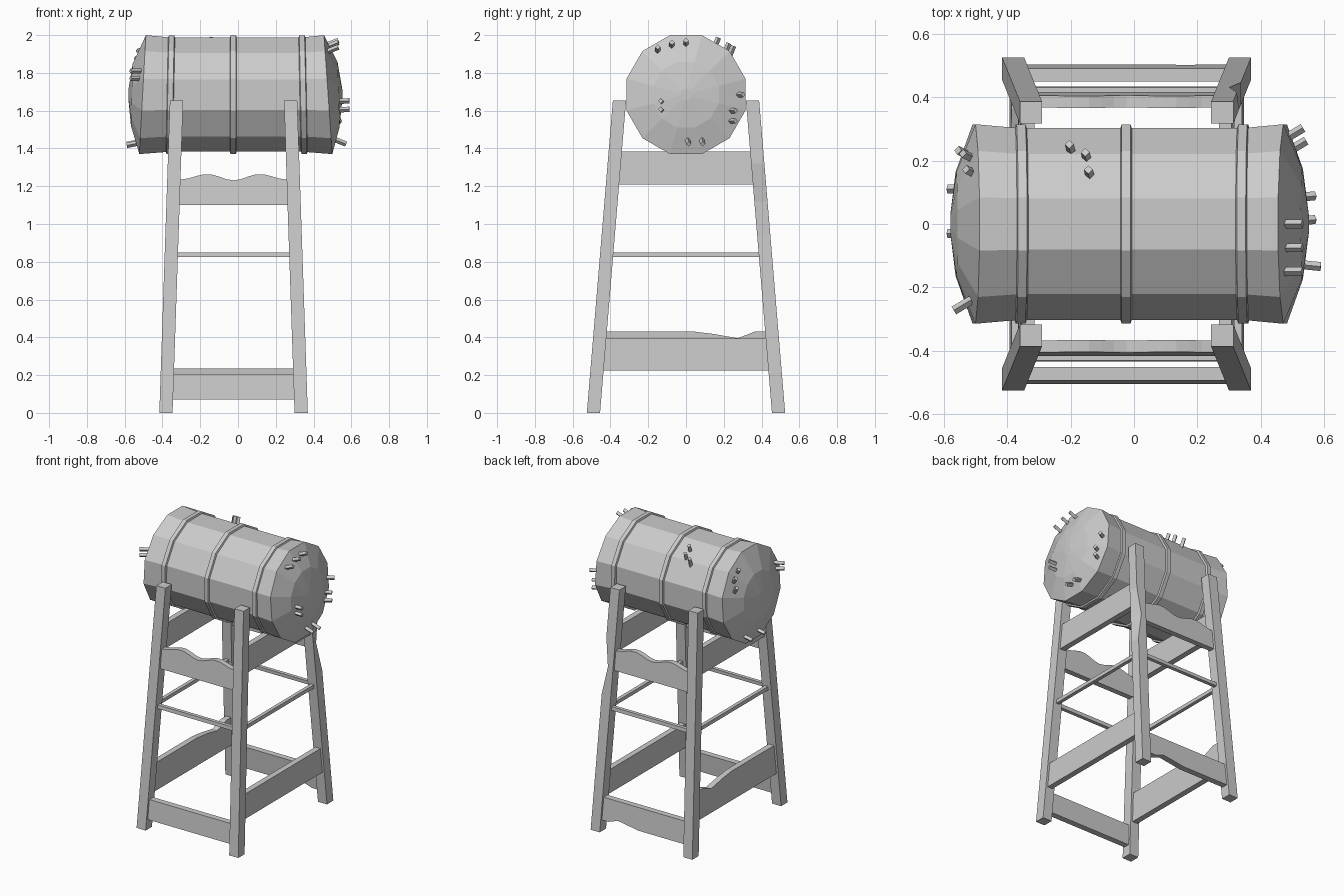
import bpy
import math
from mathutils import Vector

cube = bpy.data.objects.get("Cube")
if cube:
    bpy.data.objects.remove(cube)

grey = bpy.data.materials.new("plain grey")
grey.use_nodes = True
grey.diffuse_color = (0.6, 0.6, 0.6, 1)
grey.node_tree.nodes["Principled BSDF"].inputs["Base Color"].default_value = (0.6, 0.6, 0.6, 1)

SIDES = 12
AXIS_Z = 1.685
LEG_TOP = 1.655
LEG_HALF = 0.035


def add_mesh(name, verts, faces):
    mesh = bpy.data.meshes.new(name)
    mesh.from_pydata([tuple(v) for v in verts], [], faces)
    mesh.materials.append(grey)
    obj = bpy.data.objects.new(name, mesh)
    bpy.context.collection.objects.link(obj)
    return obj


def loft(name, rings):
    """Skin equal rings of points and close both ends."""
    n = len(rings[0])
    verts = [p for ring in rings for p in ring]
    faces = [(i * n + j, i * n + (j + 1) % n, (i + 1) * n + (j + 1) % n, (i + 1) * n + j)
             for i in range(len(rings) - 1) for j in range(n)]
    faces.append(tuple(reversed(range(n))))
    faces.append(tuple(range(len(verts) - n, len(verts))))
    return loft_fix(add_mesh(name, verts, faces))


def loft_fix(obj):
    import bmesh
    bm = bmesh.new()
    bm.from_mesh(obj.data)
    bmesh.ops.recalc_face_normals(bm, faces=bm.faces)
    bm.to_mesh(obj.data)
    bm.free()
    return obj


def ring(x, radius, lean=0):
    """Polygon ring around the barrel axis; lean tips it along x."""
    points = []
    for k in range(SIDES):
        a = 2 * math.pi * (k + 0.5) / SIDES
        y, z = radius * math.cos(a), radius * math.sin(a)
        points.append(Vector((x + lean * z, y, AXIS_Z + z)))
    return points


def leg_centre(sx, sy, z):
    t = z / LEG_TOP
    return Vector((-0.0235 + sx * (0.358 - 0.056 * t), sy * (0.49 - 0.138 * t), z))


# Barrel: domed ends, slightly uneven rims
loft("barrel", [ring(*r) for r in (
    (-0.58, 0.03), (-0.562, 0.17, 0.03), (-0.505, 0.326, 0.055), (-0.36, 0.313),
    (0.34, 0.313), (0.477, 0.326, -0.07), (0.532, 0.18, -0.03), (0.552, 0.03))])

# Hoops
for name, x, lean in (("left_hoop", 0.345, -0.02), ("middle_hoop", -0.025, 0), ("right_hoop", -0.358, 0.02)):
    loft(name, [ring(x + dx, r, lean) for dx, r in
                ((-0.02, 0.308), (-0.014, 0.325), (0.014, 0.325), (0.02, 0.308))])

# Legs: leaning square posts, one with a chipped outer corner
for sx, x_name in ((-1, "right"), (1, "left")):
    for sy, y_name in ((-1, "front"), (1, "back")):
        chipped = sx > 0 and sy > 0
        rings = []
        for z in ((0, 0.93, 1.12, 1.32, LEG_TOP) if chipped else (0, LEG_TOP)):
            c = leg_centre(sx, sy, z)
            chip = 0.03 if z == 1.12 else 0
            rings.append([c + Vector((dx * LEG_HALF - (chip if dx + dy == 2 else 0), dy * LEG_HALF, 0))
                          for dx, dy in ((-1, -1), (1, -1), (1, 1), (-1, 1))])
        loft(f"{y_name}_{x_name}_leg", rings)


def board(name, leg_a, leg_b, low, high, thick, top=((0, 0), (1, 0)), bottom=None):
    """Board between two legs; top and bottom hold (position, height change) pairs."""
    across = Vector((0, thick / 2, 0)) if leg_a[1] == leg_b[1] else Vector((thick / 2, 0, 0))
    bottom = bottom or [(t, 0) for t, _ in top]

    def at(t, z):
        return leg_centre(*leg_a, z).lerp(leg_centre(*leg_b, z), t)

    loft(name, [[at(tb, low + b) - across, at(tb, low + b) + across,
                 at(tt, high + h) + across, at(tt, high + h) - across]
                for (tt, h), (tb, b) in zip(top, bottom)])


# Wavy upper boards, lower boards and thin rods on front and back
wave = [(i / 16, 0.018 * math.sin(math.pi * i / 16) - 0.022 * math.cos(4 * math.pi * i / 16) * math.sin(math.pi * i / 16))
        for i in range(17)]
worn = ((0, 0), (0.12, 0), (0.22, 0.025), (0.36, 0.01), (0.45, 0), (1, 0))
flat = [(t, 0) for t, _ in worn]
for sy, side in ((-1, "front"), (1, "back")):
    a, b = (-1, sy), (1, sy)
    board(f"{side}_wavy_board", a, b, 1.10, 1.235, 0.038, wave)
    board(f"{side}_rod", a, b, 0.825, 0.85, 0.025)
    if sy < 0:
        board("front_lower_board", a, b, 0.07, 0.207, 0.042)
    else:
        board("back_lower_board", (1, 1), (-1, 1), 0.08, 0.235, 0.042, flat, worn)

# Upper boards, lower boards and thin rods on the two ends
dent = ((0, 0), (0.1, 0), (0.2, -0.035), (0.34, -0.012), (0.45, 0), (1, 0))
for sx, side in ((-1, "right"), (1, "left")):
    a, b = (sx, 1), (sx, -1)
    board(f"{side}_upper_board", a, b, 1.21, 1.385, 0.04)
    board(f"{side}_rod", a, b, 0.825, 0.85, 0.025)
    if sx > 0:
        board("left_lower_board", a, b, 0.225, 0.395, 0.04)
    else:
        board("right_lower_board", a, b, 0.23, 0.43, 0.04, dent)


def stud(name, base, direction, length=0.065, width=0.02):
    d = Vector(direction).normalized()
    u = d.orthogonal().normalized() * width / 2
    v = d.cross(u)
    base = Vector(base) - d * 0.03
    loft(name, [[p + u + v, p - u + v, p - u - v, p + u - v] for p in (base, base + d * (length + 0.01))])


# Studs, in small groups that share a direction
groups = {
    "left_top": ((1, 0, 0.4), [(0.49, y, z) for y, z in ((-0.15, 1.92), (-0.075, 1.945), (0, 1.955))]),
    "left_front": ((1, -0.1, 0.05), [(0.545, -0.13, 1.65), (0.545, -0.13, 1.605)]),
    "left_back": ((1, 0.6, 0), [(0.495, 0.28, 1.685), (0.505, 0.24, 1.60), (0.505, 0.24, 1.545)]),
    "left_bottom": ((1, 0.1, -0.4), [(0.53, 0.01, 1.44), (0.53, 0.085, 1.44)]),
    "right_back": ((-0.6, 0.3, 0.8), [(-0.515, 0.21, 1.85), (-0.505, 0.16, 1.89), (-0.53, 0.22, 1.79)]),
    "right_front": ((-1, -0.6, 0), [(-0.53, -0.25, 1.81), (-0.53, -0.25, 1.77)]),
    "right_bottom": ((-1, 0, -0.2), [(-0.545, 0.11, 1.43), (-0.545, -0.03, 1.425)]),
    "barrel_top": ((-0.1, 0.4, 1), [(-0.2, 0.235, 1.90), (-0.15, 0.21, 1.915), (-0.14, 0.155, 1.945)]),
}
for group, (direction, bases) in groups.items():
    for i, base in enumerate(bases, 1):
        stud(f"{group}_stud_{i}", base, direction)
